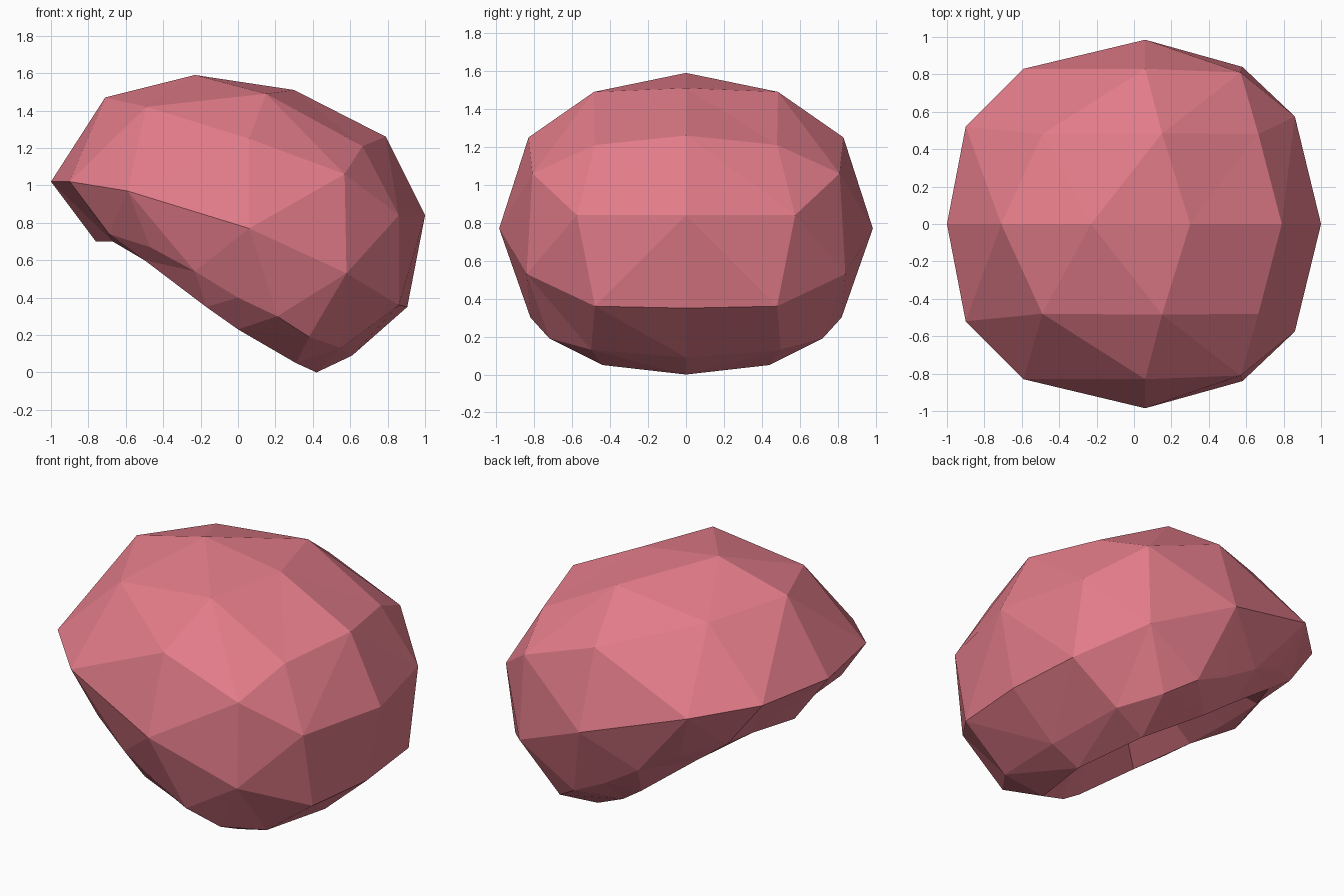
import bpy, bmesh
from mathutils import Vector

if "Cube" in bpy.data.objects:
    bpy.data.objects.remove(bpy.data.objects["Cube"])

# Facet corners for the +y half (points with y = 0 lie on the mirror plane)
DOME = [(-1, 0, 1.02), (-.71, 0, 1.47), (-.23, 0, 1.59), (.30, 0, 1.51), (.79, 0, 1.26),
        (1, 0, .84), (.905, 0, .35), (.06, .985, .77), (-.59, .83, .97), (.06, .83, 1.25),
        (.15, .485, 1.49), (-.49, .48, 1.42), (-.90, .52, 1.02), (.665, .48, 1.21),
        (.57, .81, 1.06), (.86, .575, .84), (.58, .84, .53), (.86, .48, .36)]
SKIRT = [(.61, 0, .09), (.55, .50, .13), (.38, .72, .19), (.21, .82, .30), (0, .81, .40),
         (-.23, .81, .54), (-.47, .73, .67), (-.69, .57, .74), (-.76, 0, .70)]
RIM = [(.42, 0, 0), (.31, .44, .05), (0, .63, .23), (-.17, .69, .35), (-.50, .60, .60),
       (-.67, .30, .70), (-.68, 0, .70)]
CORE = Vector((.15, 0, .95))
AXIS = Vector((.54, 0, .84))               # direction from the opening into the cap
BOWL = [(.65, .28), (.3, .45), (0, .5)]    # ring scale and depth of the hollow


def mirrored(points):
    out = []
    for x, y, z in points:
        out.append(Vector((x, y, z)))
        if y > 0:
            out.append(Vector((x, -y, z)))
    return out


bm = bmesh.new()

# Outer skin: facets found on a sphere, then corners moved to their places
body, rim = mirrored(DOME + SKIRT), mirrored(RIM)
places = {bm.verts.new((p - CORE).normalized()): p for p in body + rim}
ring = set(list(places)[len(body):])
bmesh.ops.convex_hull(bm, input=list(places))
for v, p in places.items():
    v.co = p
cap = [f for f in bm.faces if all(v in ring for v in f.verts)]
bmesh.ops.delete(bm, geom=cap, context='FACES')

# Hollow underside: the rim stepped inwards to a point
edges = [e for e in bm.edges if e.is_boundary]
centre = sum(rim, Vector()) / len(rim)
last_scale, last_depth = 1, 0
for scale, depth in BOWL:
    geom = bmesh.ops.extrude_edge_only(bm, edges=edges)['geom']
    edges = [g for g in geom if isinstance(g, bmesh.types.BMEdge)]
    for v in (g for g in geom if isinstance(g, bmesh.types.BMVert)):
        flat = v.co - centre - AXIS * last_depth
        v.co = centre + flat * (scale / last_scale) + AXIS * depth
    last_scale, last_depth = scale, depth
bmesh.ops.remove_doubles(bm, verts=bm.verts[:], dist=.001)
bmesh.ops.recalc_face_normals(bm, faces=bm.faces[:])

mesh = bpy.data.meshes.new("faceted_cap")
bm.to_mesh(mesh)
bm.free()
cap_obj = bpy.data.objects.new("faceted_cap", mesh)
bpy.context.collection.objects.link(cap_obj)

pink = bpy.data.materials.new("rose_pink")
pink.diffuse_color = (.76, .20, .25, 1)
pink.use_nodes = True
pink.node_tree.nodes["Principled BSDF"].inputs["Base Color"].default_value = pink.diffuse_color
mesh.materials.append(pink)
